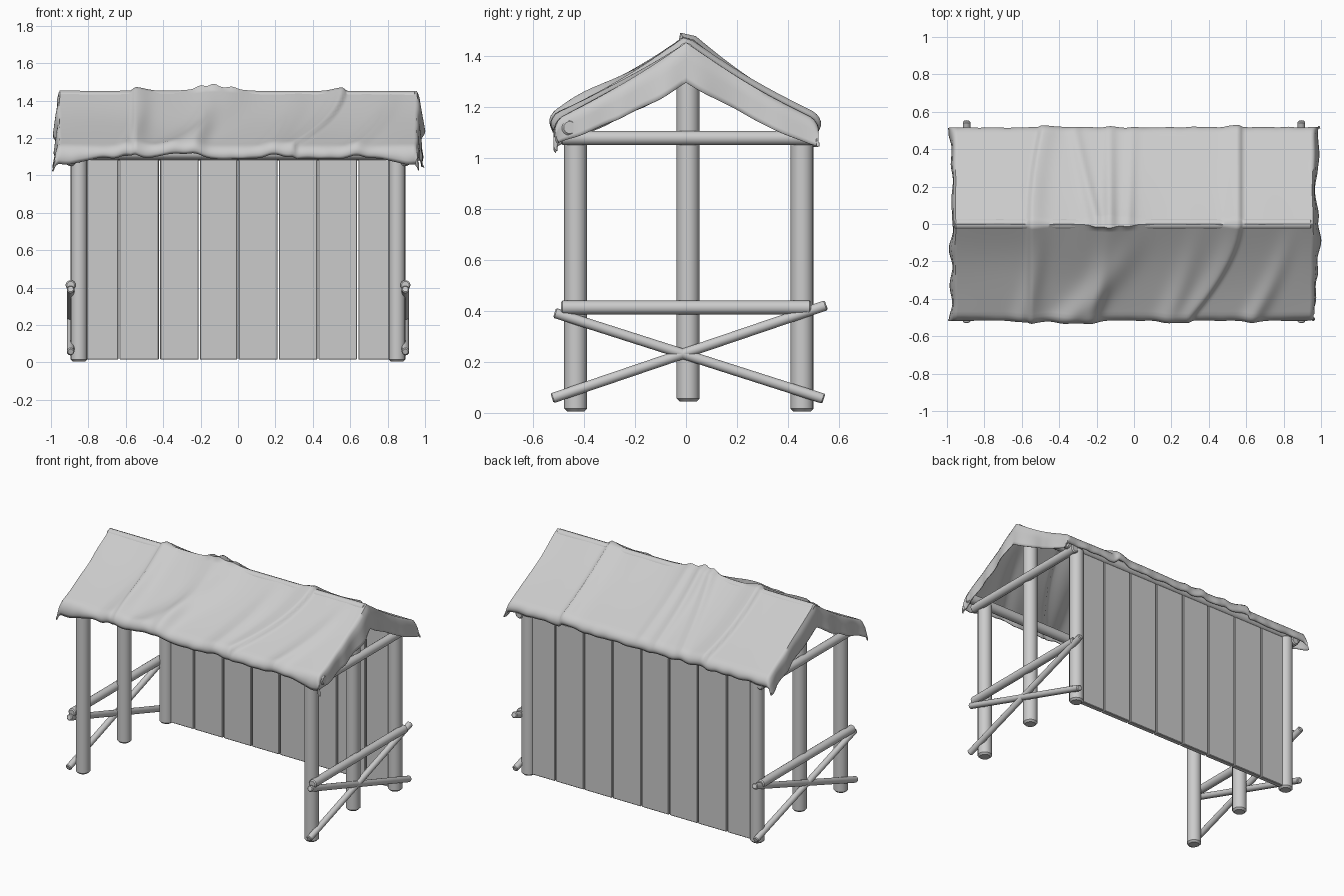
import bpy, bmesh, math
from mathutils import Vector, noise

if "Cube" in bpy.data.objects:
    bpy.data.objects.remove(bpy.data.objects["Cube"])


def smooth(obj, angle=35):
    bpy.ops.object.select_all(action='DESELECT')
    obj.select_set(True)
    bpy.context.view_layer.objects.active = obj
    bpy.ops.object.shade_smooth_by_angle(angle=math.radians(angle))


def pole(name, a, b, r, sides=16):
    """Round timber from a to b with chamfered ends."""
    a, b = Vector(a), Vector(b)
    d = b - a
    bpy.ops.mesh.primitive_cylinder_add(vertices=sides, radius=r, depth=d.length,
                                        location=(a + b) / 2)
    o = bpy.context.object
    o.name = name
    o.rotation_euler = d.to_track_quat('Z', 'Y').to_euler()
    m = o.modifiers.new("chamfer", 'BEVEL')
    m.width = r * 0.25
    m.segments = 1
    m.limit_method = 'ANGLE'
    m.angle_limit = math.radians(50)
    smooth(o)
    return o


def bump(d, width):
    return math.exp(-(d / width) ** 2)


# Posts, rails and cross braces at both ends
for s, side in ((-1, "left"), (1, "right")):
    x, xr = s * 0.85, s * 0.895
    pole(side + "_front_post", (x, -0.432, 0.005), (x, -0.432, 1.10), 0.045)
    pole(side + "_back_post", (x, 0.455, 0.005), (x, 0.455, 1.10), 0.045)
    pole(side + "_ridge_post", (x, 0.008, 0.045), (x, 0.008, 1.41), 0.045)
    pole(side + "_lower_rail", (xr, -0.49, 0.413), (xr, 0.49, 0.413), 0.027)
    pole(side + "_upper_rail", (xr, -0.49, 1.077), (xr, 0.50, 1.077), 0.028)
    pole(side + "_brace_rising", (xr, -0.525, 0.057), (xr, 0.55, 0.422), 0.02)
    pole(side + "_brace_falling", (xr, -0.515, 0.392), (xr, 0.54, 0.055), 0.02)

# Long roof beams
pole("front_beam", (-0.945, -0.455, 1.118), (0.965, -0.455, 1.118), 0.032)
pole("back_beam", (-0.945, 0.46, 1.112), (0.945, 0.46, 1.112), 0.032)
pole("ridge_beam", (-0.96, 0, 1.42), (0.95, 0, 1.42), 0.03)

# Back wall planks
edges = [-0.83, -0.637, -0.42, -0.207, 0.0, 0.215, 0.427, 0.64, 0.83]
for i, (l, r) in enumerate(zip(edges, edges[1:])):
    bpy.ops.mesh.primitive_cube_add(size=1, location=((l + r) / 2, 0.458, 0.55))
    o = bpy.context.object
    o.name = f"wall_plank_{i + 1}"
    o.scale = (r - l - 0.006, 0.034, 1.07)
    bpy.ops.object.transform_apply(location=False, rotation=False, scale=True)
    m = o.modifiers.new("chamfer", 'BEVEL')
    m.width, m.segments = 0.004, 1


# Draped cloth roof
def folds(x, y):
    """Height of the cloth folds above the plain slope."""
    t = min(abs(y) / 0.5, 1)
    w = 0.006 * noise.noise(Vector((x * 3, y * 3, 1)))
    w -= 0.012 * math.sin(math.pi * t)                      # sag between beams
    # overlapped seams
    c1 = -0.55 + 0.06 * max(y, 0) * 2 * t
    c2 = 0.56 - (0.27 * t ** 1.7 if y < 0 else 0)
    for c, sgn in ((c1, 1), (c2, -1)):
        d = (x - c) * sgn
        w += 0.022 * (bump(d, 0.07) if d > 0 else bump(d, 0.014))
    if y < 0:
        # diagonal folds sweeping down the front
        for c, lean, width, amp in ((-0.15, -0.08, 0.05, 0.03), (0.0, -0.35, 0.09, 0.035),
                                    (0.33, -0.15, 0.06, 0.025), (0.83, -0.2, 0.05, 0.025),
                                    (-0.5, -0.1, 0.05, 0.02)):
            w += amp * t * bump(x - c - lean * t ** 1.6, width)
    else:
        # upright gathers on the back
        for c, lean, amp in ((-0.2, -0.12, 0.018), (-0.13, 0.0, 0.022), (-0.03, 0.02, 0.012)):
            w += amp * (1 - 0.5 * t) * bump(x - c - lean * t, 0.03)
    return w + 0.02 * bump(x + 0.12, 0.14) * (1 - t) ** 2


def cloth_point(x, v, k):
    """x along the ridge, v across (-1..1), k = 0..1 down the gable flap."""
    a, side, t = 0.86, (1 if v > 0 else -1), abs(v)
    s = min(t / a, 1)
    h = max((t - a) / (1 - a), 0)
    y, z = side * 0.495 * s, 1.452 - 0.297 * s
    w = folds(x, y)
    y += side * (0.51 * w + 0.022 * math.sin(h * math.pi * 0.8))
    z += 0.86 * w
    # ragged hem falling over the eave beam
    drop = 0.068 + 0.014 * noise.noise(Vector((x * 9, side * 4, 0)))
    if side < 0:
        drop += 0.035 * bump(abs(x) - 0.93, 0.09)
    z -= drop * h
    y += side * 0.008 * h * noise.noise(Vector((x * 14, side, 3)))
    # gable flap hanging off each end
    e = 1 if x > 0 else -1
    n = noise.noise(Vector((y * 7, z * 4, e * 5)))
    z -= k * (0.155 - 0.05 * s - 0.065 * h + 0.012 * n)
    px = x + e * (0.012 * math.sin(min(k * 3, 1) * math.pi / 2) + k * (0.012 + 0.028 * n))
    px += e * 0.008 * n * bump(abs(x) - 0.955, 0.05)
    return Vector((px, y, z))


bm = bmesh.new()
NX, NV, NK, END = 150, 64, 7, 0.955
columns = [(-END, k / NK) for k in range(NK, 0, -1)]
columns += [(-END + 2 * END * i / NX, 0) for i in range(NX + 1)]
columns += [(END, k / NK) for k in range(1, NK + 1)]
grid = [[bm.verts.new(cloth_point(x, -1 + 2 * j / NV, k)) for j in range(NV + 1)]
        for x, k in columns]
for p, q in zip(grid, grid[1:]):
    for j in range(NV):
        bm.faces.new((p[j], q[j], q[j + 1], p[j + 1]))
mesh = bpy.data.meshes.new("cloth_roof")
bm.to_mesh(mesh)
bm.free()
roof = bpy.data.objects.new("cloth_roof", mesh)
bpy.context.collection.objects.link(roof)
m = roof.modifiers.new("thickness", 'SOLIDIFY')
m.thickness = 0.005
m.offset = -1
smooth(roof, 60)
